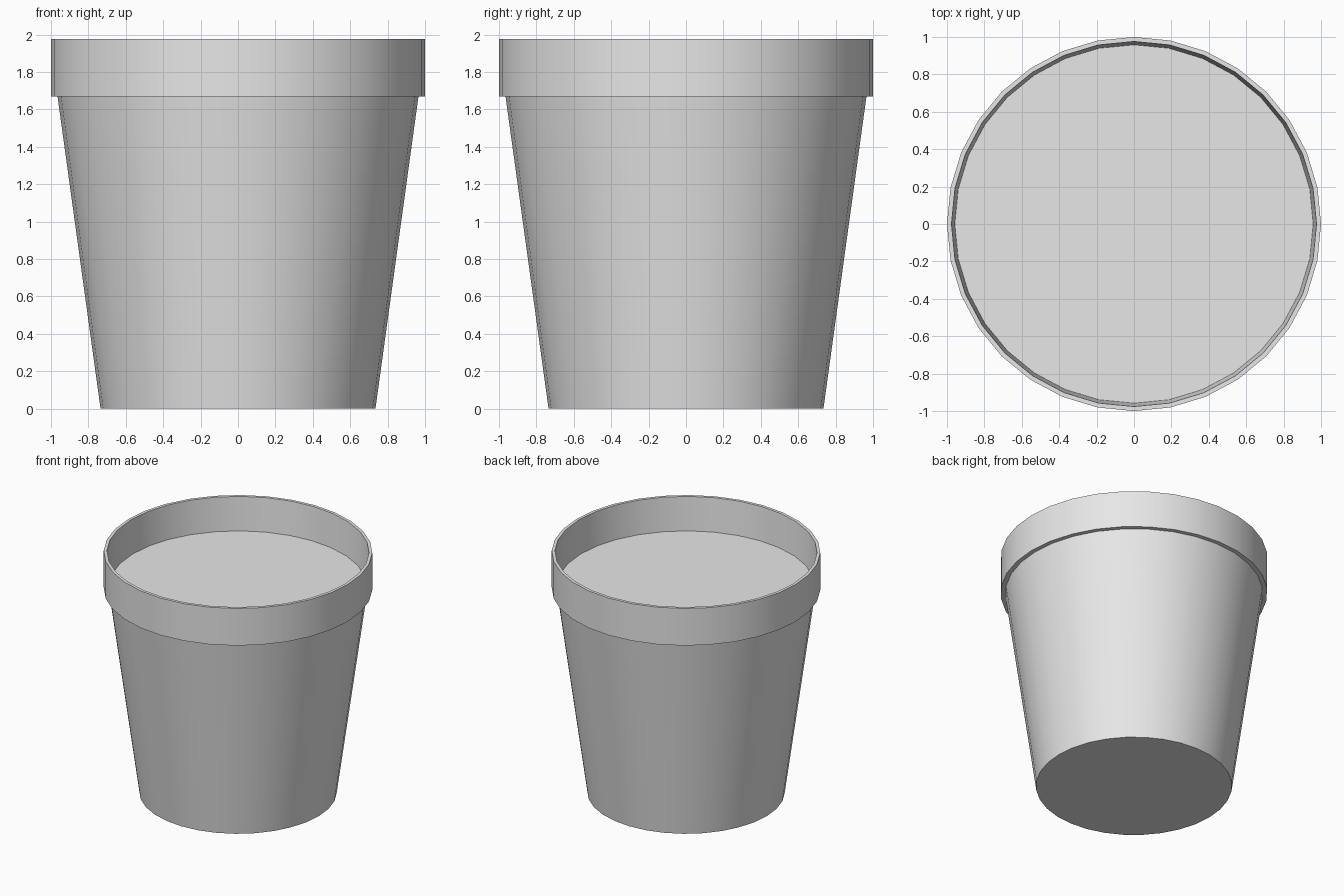
import bpy
import bmesh
from math import cos, sin, tau, radians

SIDES = 32

cube = bpy.data.objects.get("Cube")
if cube:
    bpy.data.objects.remove(cube, do_unlink=True)

# One plain grey for the whole pot
grey = bpy.data.materials.new("light grey")
grey.use_nodes = True
colour = (0.8, 0.8, 0.8, 1)
grey.diffuse_color = colour
grey.node_tree.nodes["Principled BSDF"].inputs["Base Color"].default_value = colour


def lathe(name, profile, cap_start=False, cap_end=False):
    """Turn a (radius, height) profile around z, optionally capping its ends."""
    bm = bmesh.new()
    rings = [[bm.verts.new((r * cos(tau * i / SIDES), r * sin(tau * i / SIDES), z))
              for i in range(SIDES)] for r, z in profile]
    for low, high in zip(rings, rings[1:]):
        for i in range(SIDES):
            j = (i + 1) % SIDES
            bm.faces.new((low[i], low[j], high[j], high[i]))
    if cap_start:
        bm.faces.new(rings[0][::-1])
    if cap_end:
        bm.faces.new(rings[-1])
    mesh = bpy.data.meshes.new(name)
    bm.to_mesh(mesh)
    bm.free()
    mesh.materials.append(grey)
    obj = bpy.data.objects.new(name, mesh)
    bpy.context.collection.objects.link(obj)
    bpy.ops.object.select_all(action="DESELECT")
    obj.select_set(True)
    bpy.context.view_layer.objects.active = obj
    bpy.ops.object.shade_smooth_by_angle(angle=radians(30))
    return obj


# Tapered wall, collar and inner lip, closed by the flat filling
lathe("pot", [
    (0.735, 0.0), (0.965, 1.67),      # tapered wall
    (1.0, 1.67), (1.0, 1.975),        # collar
    (0.976, 1.975), (0.958, 1.70),    # inner lip
], cap_start=True, cap_end=True)
